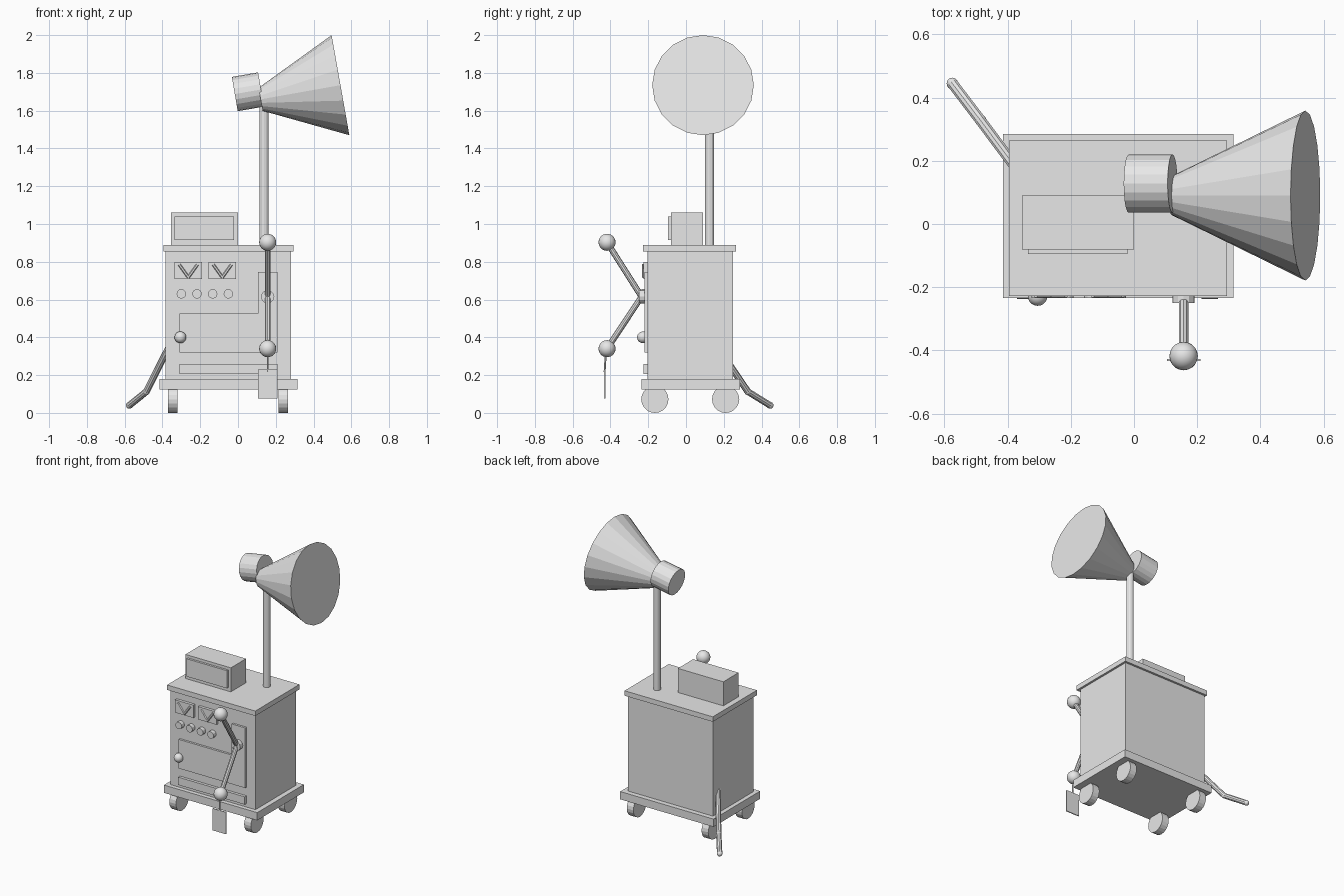
import bpy, bmesh
from mathutils import Vector

cube = bpy.data.objects.get("Cube")
if cube:
    bpy.data.objects.remove(cube, do_unlink=True)

grey = bpy.data.materials.new("plain_grey")
grey.use_nodes = True
grey.diffuse_color = (0.8, 0.8, 0.8, 1)
grey.node_tree.nodes["Principled BSDF"].inputs["Base Color"].default_value = (0.8, 0.8, 0.8, 1)


def finish(name, bm, smooth=False):
    bmesh.ops.recalc_face_normals(bm, faces=bm.faces)
    for f in bm.faces:
        f.smooth = smooth
    mesh = bpy.data.meshes.new(name)
    bm.to_mesh(mesh)
    bm.free()
    mesh.materials.append(grey)
    ob = bpy.data.objects.new(name, mesh)
    bpy.context.collection.objects.link(ob)
    return ob


def box(name, x, y, z):
    """Box from (min, max) pairs on each axis."""
    bm = bmesh.new()
    bmesh.ops.create_cube(bm, size=1)
    for v in bm.verts:
        v.co = [(a + b) / 2 + c * (b - a) for (a, b), c in zip((x, y, z), v.co)]
    return finish(name, bm)


def rod(name, start, end, r1, r2=None, sides=12):
    """Cylinder or cone between two points."""
    start, end = Vector(start), Vector(end)
    bm = bmesh.new()
    bmesh.ops.create_cone(bm, cap_ends=True, segments=sides, radius1=r1,
                          radius2=r1 if r2 is None else r2, depth=(end - start).length)
    turn = (end - start).to_track_quat('Z', 'Y')
    for v in bm.verts:
        v.co = turn @ v.co + (start + end) / 2
    return finish(name, bm)


def ball(name, centre, r):
    bm = bmesh.new()
    bmesh.ops.create_uvsphere(bm, u_segments=20, v_segments=14, radius=r)
    bmesh.ops.translate(bm, verts=bm.verts, vec=centre)
    return finish(name, bm, True)


def front_plate(name, outline, back, front):
    """Outline in x and z, extruded along y."""
    bm = bmesh.new()
    face = bm.faces.new([bm.verts.new((x, back, z)) for x, z in outline])
    out = bmesh.ops.extrude_face_region(bm, geom=[face])
    moved = [g for g in out["geom"] if isinstance(g, bmesh.types.BMVert)]
    bmesh.ops.translate(bm, verts=moved, vec=(0, front - back, 0))
    return finish(name, bm)


# Cabinet
box("base", (-0.415, 0.315), (-0.235, 0.285), (0.125, 0.18))
box("cabinet", (-0.385, 0.28), (-0.205, 0.25), (0.18, 0.86))
box("lid", (-0.395, 0.295), (-0.228, 0.265), (0.855, 0.89))
for side, x in (("right", -0.345), ("left", 0.24)):
    for end, y in (("front", -0.165), ("back", 0.21)):
        rod(f"{end}_{side}_wheel", (x - 0.026, y, 0.072), (x + 0.026, y, 0.072), 0.072, sides=20)

# Sign box on the lid
box("sign_box", (-0.355, 0), (-0.08, 0.09), (0.89, 1.06))
box("sign_panel", (-0.335, -0.02), (-0.095, -0.08), (0.915, 1.04))

# Front panel: door, lower strip, gauges and knobs
front_plate("door_panel", [(-0.31, 0.32), (0.21, 0.32), (0.21, 0.745),
                           (0.105, 0.745), (0.105, 0.525), (-0.31, 0.525)], -0.2, -0.22)
box("lower_strip", (-0.31, 0.21), (-0.225, -0.2), (0.205, 0.26))
for i, x in enumerate((-0.263, -0.083)):
    box(f"gauge_{i}", (x - 0.072, x + 0.072), (-0.225, -0.2), (0.71, 0.8))
    for side in (-1, 1):
        rod(f"gauge_needle_{i}", (x, -0.225, 0.718), (x + side * 0.048, -0.225, 0.785), 0.008, sides=6)
for i in range(4):
    x = -0.3 + i * 0.083
    rod(f"knob_{i}", (x, -0.2, 0.63), (x, -0.235, 0.63), 0.025)
rod("door_knob_stem", (-0.305, -0.2, 0.4), (-0.305, -0.23, 0.4), 0.015)
ball("door_knob", (-0.305, -0.228, 0.4), 0.031)

# Forked lever with ball ends
pivot = (0.157, -0.235, 0.615)
rod("lever_hub", (0.157, -0.2, 0.615), (0.157, -0.25, 0.615), 0.035)
for name, z in (("upper", 0.903), ("lower", 0.34)):
    rod(f"{name}_lever_arm", pivot, (0.157, -0.418, z), 0.016, sides=10)
    ball(f"{name}_lever_ball", (0.157, -0.418, z), 0.045)

# Hanging tag
rod("tag_string", (0.157, -0.425, 0.31), (0.157, -0.431, 0.215), 0.005, sides=6)
box("tag", (0.105, 0.21), (-0.434, -0.427), (0.075, 0.23))

# Loudspeaker on its pole
rod("pole", (0.138, 0.125, 0.88), (0.138, 0.125, 1.66), 0.024)
rod("speaker_driver", (-0.017, 0.128, 1.688), (0.122, 0.128, 1.712), 0.092, sides=20)
rod("speaker_horn", (0.12, 0.09, 1.66), (0.5425, 0.09, 1.735), 0.062, 0.269, sides=20)

# Bent cable at the back corner
cable = [(-0.35, 0.146, 0.38), (-0.485, 0.327, 0.113), (-0.575, 0.445, 0.04)]
for a, b in zip(cable, cable[1:]):
    rod("cable_section", a, b, 0.018, sides=10)
ball("cable_bend", cable[1], 0.018)
ball("cable_end", cable[2], 0.018)
